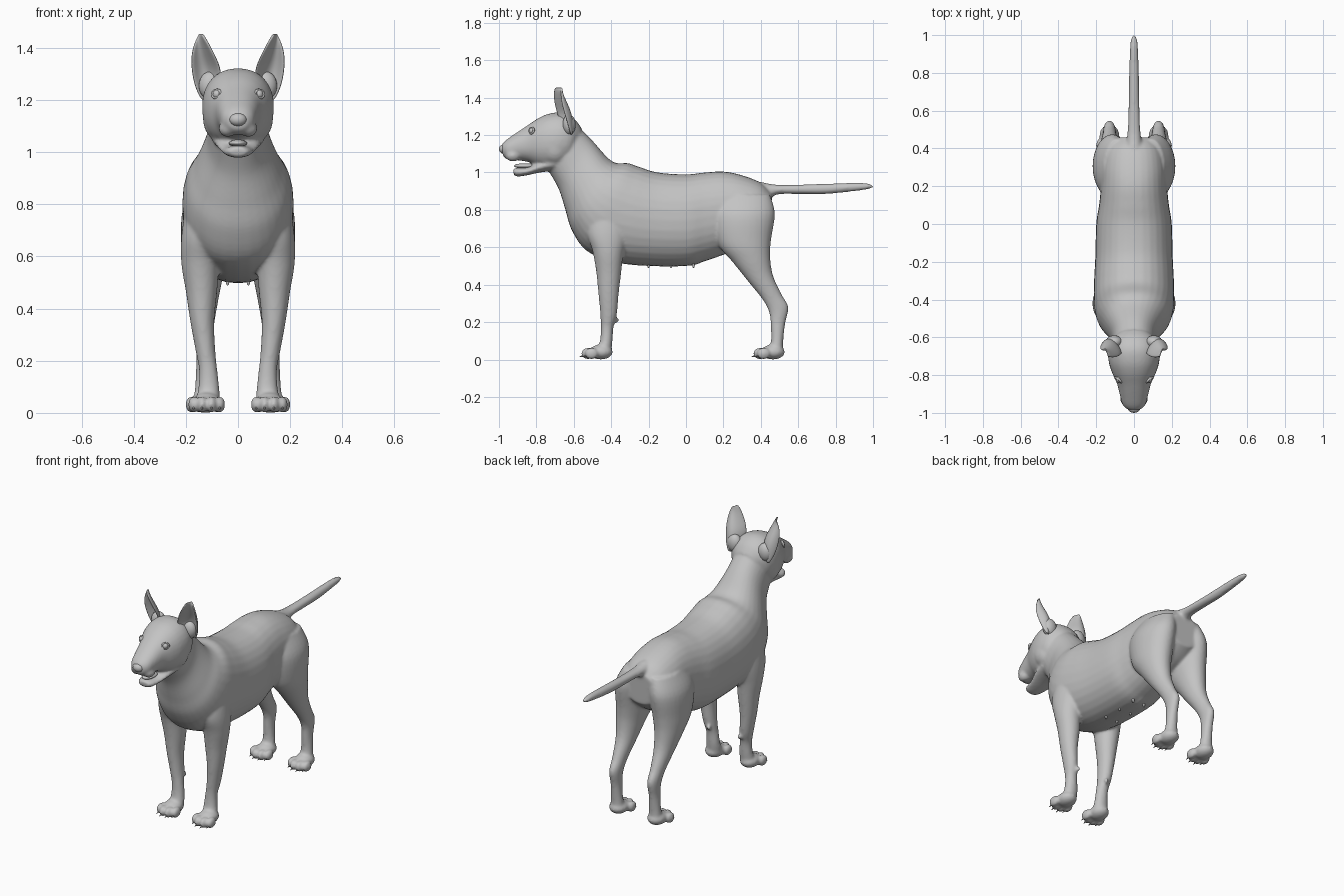
import bpy, bmesh, math
from mathutils import Vector, Matrix

if "Cube" in bpy.data.objects:
    bpy.data.objects.remove(bpy.data.objects["Cube"])

coat = bpy.data.materials.new("grey coat")
coat.diffuse_color = (0.55, 0.55, 0.55, 1)
coat.use_nodes = True
coat.node_tree.nodes["Principled BSDF"].inputs["Base Color"].default_value = coat.diffuse_color


def catmull(a, b, c, d, t):
    return [0.5 * (2 * q + (r - p) * t + (2 * p - 5 * q + 4 * r - s) * t * t
                   + (3 * q - p - 3 * r + s) * t ** 3) for p, q, r, s in zip(a, b, c, d)]


def loft(bm, sections, side=1, power=2.0, steps=5, n=32):
    """Closed tube; section = (y1, z1, y2, z2, centre x, half width)."""
    s = [sections[0]] + sections + [sections[-1]]
    dense = [catmull(*s[i:i + 4], k / steps) for i in range(len(s) - 3) for k in range(steps)]
    dense.append(list(sections[-1]))
    rings = []
    for y1, z1, y2, z2, x, w in dense:
        ring = []
        for k in range(n):
            a = 2 * math.pi * k / n
            c, d = math.cos(a), math.sin(a)
            c = math.copysign(abs(c) ** (2 / power), c)
            d = math.copysign(abs(d) ** (2 / power), d)
            ring.append(bm.verts.new((side * (x + w * d),
                                      (y1 + y2) / 2 + c * (y1 - y2) / 2,
                                      (z1 + z2) / 2 + c * (z1 - z2) / 2)))
        rings.append(ring)
    for r, q in zip(rings, rings[1:]):
        for k in range(n):
            bm.faces.new((r[k], r[(k + 1) % n], q[(k + 1) % n], q[k]))
    bm.faces.new(rings[0])
    bm.faces.new(rings[-1])


def ball(bm, centre, radii):
    m = Matrix.Translation(centre) @ Matrix.Diagonal((*radii, 1))
    bmesh.ops.create_uvsphere(bm, u_segments=20, v_segments=12, radius=1, matrix=m)


def finish(name, bm):
    bmesh.ops.recalc_face_normals(bm, faces=bm.faces)
    for f in bm.faces:
        f.smooth = True
    me = bpy.data.meshes.new(name)
    bm.to_mesh(me)
    bm.free()
    me.materials.append(coat)
    ob = bpy.data.objects.new(name, me)
    bpy.context.collection.objects.link(ob)
    return ob


def mid(rows):
    return [(a, b, c, d, 0, w) for a, b, c, d, w in rows]


body = bmesh.new()

# neck, chest and trunk
loft(body, mid([
    (-.58, 1.25, -.73, 1.00, .11), (-.50, 1.17, -.68, .91, .12),
    (-.42, 1.08, -.645, .80, .16), (-.37, 1.05, -.61, .69, .195),
    (-.31, 1.05, -.53, .58, .212), (-.25, 1.03, -.38, .52, .212),
    (-.15, 1.00, -.20, .50, .205), (0, .99, 0, .50, .20),
    (.10, 1.0, .10, .525, .185), (.20, 1.005, .20, .56, .175),
    (.30, .985, .30, .60, .17), (.40, .945, .38, .64, .15),
    (.46, .89, .45, .70, .10)]), power=2.2)

# skull and muzzle
loft(body, mid([
    (-.56, 1.24, -.60, 1.10, .08), (-.60, 1.29, -.63, 1.05, .12),
    (-.66, 1.32, -.68, 1.03, .137), (-.73, 1.315, -.74, 1.02, .133),
    (-.79, 1.29, -.79, 1.03, .115), (-.85, 1.25, -.84, 1.055, .09),
    (-.91, 1.21, -.90, 1.065, .075), (-.96, 1.175, -.955, 1.07, .06),
    (-.985, 1.15, -.98, 1.09, .035)]), power=2.2)

# lower jaw
loft(body, mid([
    (-.70, 1.09, -.70, 1.01, .10), (-.78, 1.06, -.78, 1.0, .085),
    (-.84, 1.03, -.85, .985, .065), (-.90, 1.025, -.90, .978, .05),
    (-.925, 1.02, -.92, .985, .03)]))

# tail
loft(body, mid([
    (.40, .95, .40, .83, .05), (.48, .935, .48, .88, .035),
    (.60, .935, .60, .885, .03), (.75, .94, .75, .885, .027),
    (.90, .945, .90, .90, .023), (.97, .942, .97, .91, .018),
    (1.0, .932, 1.0, .918, .008)]))

# belly sheath
loft(body, mid([(.0, .54, .0, .50, .02), (.06, .55, .06, .508, .02),
                (.14, .59, .14, .55, .018), (.20, .60, .20, .565, .012)]))

fore = [(-.52, .80, -.30, .80, .12, .08), (-.53, .68, -.31, .66, .14, .078),
        (-.50, .58, -.335, .56, .145, .072), (-.48, .47, -.347, .46, .14, .06),
        (-.468, .35, -.36, .35, .137, .046), (-.458, .24, -.37, .24, .125, .038),
        (-.455, .17, -.388, .17, .115, .035), (-.46, .10, -.393, .10, .112, .04),
        (-.48, .05, -.40, .04, .115, .045)]
hind = [(.16, .88, .45, .88, .09, .07), (.135, .77, .475, .78, .115, .098),
        (.17, .62, .455, .64, .125, .092), (.25, .52, .45, .55, .13, .075),
        (.33, .42, .465, .45, .13, .055), (.41, .32, .51, .35, .13, .038),
        (.445, .25, .547, .28, .13, .032), (.453, .18, .53, .19, .13, .03),
        (.455, .10, .52, .10, .13, .035), (.44, .05, .52, .04, .13, .042)]
claws = bmesh.new()
for s in (-1, 1):
    # legs
    loft(body, fore, s)
    loft(body, hind, s)
    ball(body, (s * .105, -.372, .21), (.012, .014, .016))
    # paws with four toes and claws
    for x, y in ((.12, -.455), (.13, .465)):
        ball(body, (s * x, y, .04), (.054, .064, .04))
        for dx, dy in ((-.05, 0), (-.018, -.02), (.018, -.02), (.05, 0)):
            px, py = s * x + dx, y - .05 + dy
            ball(body, (px, py, .032), (.021, .036, .032))
            m = Matrix.Translation((px, py - .032, .018)) @ Matrix.Rotation(math.radians(105), 4, 'X')
            bmesh.ops.create_cone(claws, cap_ends=True, segments=8, radius1=.007,
                                  radius2=.001, depth=.028, matrix=m)
    # cheeks and lip folds
    ball(body, (s * .075, -.70, 1.13), (.06, .075, .085))
    ball(body, (s * .04, -.925, 1.09), (.034, .04, .032))

skin = finish("body", body)
rm = skin.modifiers.new("fuse", 'REMESH')
rm.mode = 'VOXEL'
rm.voxel_size = .008
rm.use_smooth_shade = True
sm = skin.modifiers.new("soften", 'SMOOTH')
sm.factor = .5
sm.iterations = 7
finish("claws", claws)

# nose pad
nose = bmesh.new()
ball(nose, (0, -.972, 1.125), (.034, .028, .026))
finish("nose", nose)

# tongue
tongue = bmesh.new()
ball(tongue, (0, -.86, 1.035), (.036, .06, .014))
finish("tongue", tongue)

# teats
teats = bmesh.new()
for s in (-1, 1):
    for y in (-.2, -.08, .04):
        ball(teats, (s * .04, y, .508), (.007, .007, .02))
finish("teats", teats)

# ears: (z, inner x, outer x, front y, cup depth)
ear_rows = [(1.20, .105, .14, -.635, .02), (1.25, .075, .165, -.65, .04),
            (1.31, .06, .178, -.668, .055), (1.37, .088, .18, -.685, .045),
            (1.42, .115, .167, -.688, .022), (1.455, .138, .149, -.682, .004)]
for s, tag in ((-1, "right"), (1, "left")):
    bm = bmesh.new()
    grid = []
    for z, xi, xo, y, cup in ear_rows:
        us = [-1, -.6, -.2, .2, .6, 1]
        grid.append([bm.verts.new((s * ((xi + xo) / 2 + u * (xo - xi) / 2),
                                   y + cup * (1 - u * u) + .02 * u, z)) for u in us])
    for a, b in zip(grid, grid[1:]):
        for k in range(5):
            bm.faces.new((a[k], a[k + 1], b[k + 1], b[k]))
    ear = finish(tag + "_ear", bm)
    so = ear.modifiers.new("thickness", 'SOLIDIFY')
    so.thickness = .012
    so.offset = 0
    ear.modifiers.new("smooth", 'SUBSURF').levels = 2
    ear.modifiers["smooth"].render_levels = 2

    # ear root bulge behind the shell
    bm = bmesh.new()
    ball(bm, (s * .105, -.625, 1.255), (.045, .035, .055))
    finish(tag + "_ear_root", bm)

    # eye with lid ring
    bm = bmesh.new()
    centre = Vector((s * .079, -.822, 1.222))
    ball(bm, centre, (.018, .018, .018))
    turn = Vector((s * .6, -.75, .25)).to_track_quat('Z', 'Y').to_matrix().to_4x4()
    rings = []
    for i in range(20):
        a = 2 * math.pi * i / 20
        rings.append([bm.verts.new(centre + turn.to_3x3() @ Vector((
            (.02 + .005 * math.cos(b)) * math.cos(a),
            (.016 + .005 * math.cos(b)) * math.sin(a),
            .006 + .006 * math.sin(b)))) for b in [math.pi * j / 4 for j in range(8)]])
    for i in range(20):
        a, b = rings[i], rings[(i + 1) % 20]
        for j in range(8):
            bm.faces.new((a[j], a[(j + 1) % 8], b[(j + 1) % 8], b[j]))
    finish(tag + "_eye", bm)
